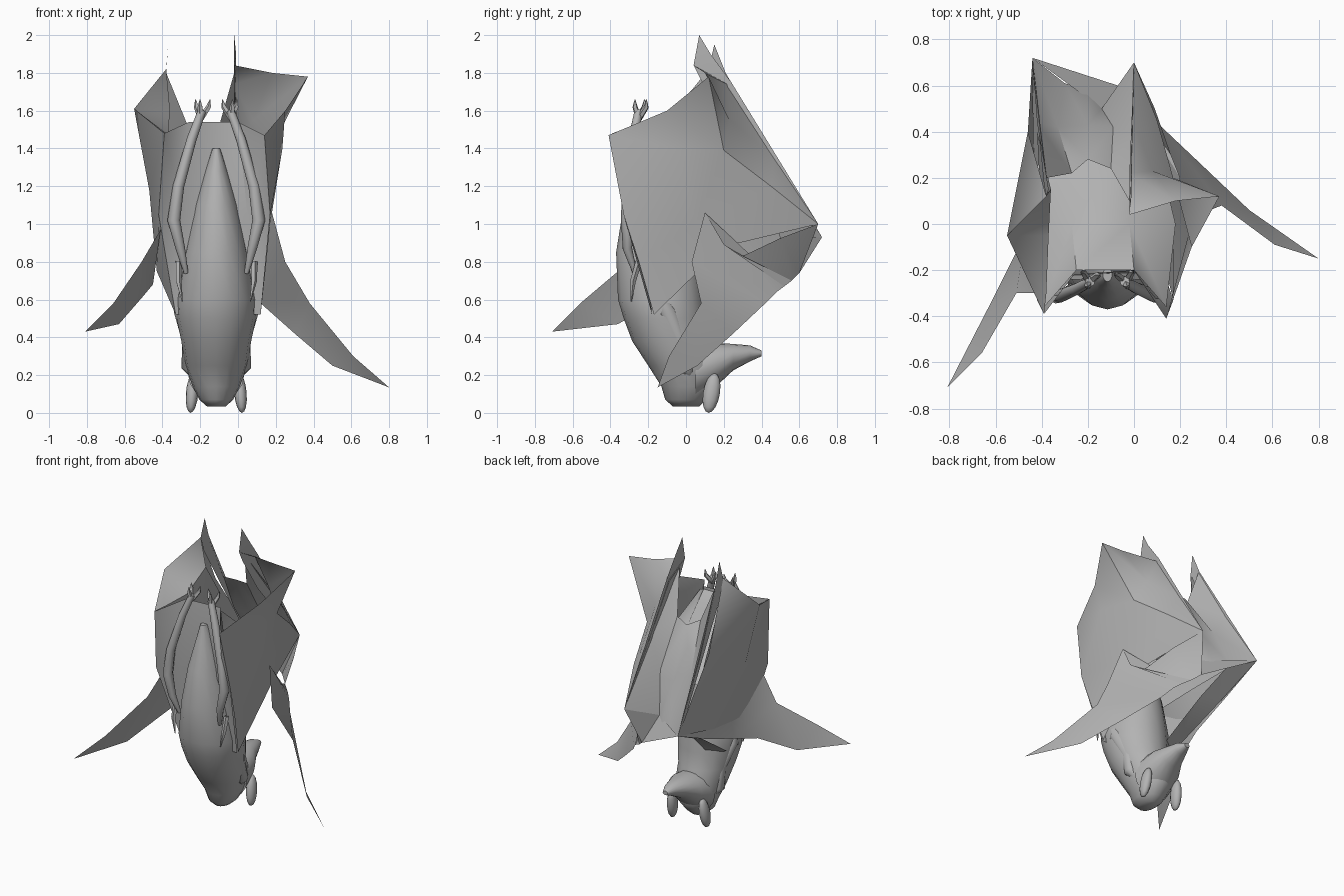
import bpy, bmesh, math
from mathutils import Vector

CX = -0.115  # middle plane of the body

grey = bpy.data.materials.new("fur_grey")
grey.diffuse_color = (0.45, 0.45, 0.45, 1)


def finish(name, bm, angle=50):
    me = bpy.data.meshes.new(name)
    bm.to_mesh(me)
    bm.free()
    me.materials.append(grey)
    ob = bpy.data.objects.new(name, me)
    bpy.context.collection.objects.link(ob)
    bpy.context.view_layer.objects.active = ob
    ob.select_set(True)
    bpy.ops.object.shade_smooth_by_angle(angle=math.radians(angle))
    ob.select_set(False)
    return ob


def sheet(name, rows, flip=False):
    """Thin membrane from rows of points of equal length."""
    bm = bmesh.new()
    grid = [[bm.verts.new(p) for p in r] for r in rows]
    for a, b in zip(grid, grid[1:]):
        for i in range(len(a) - 1):
            bm.faces.new((a[i], a[i + 1], b[i + 1], b[i]))
    bmesh.ops.remove_doubles(bm, verts=bm.verts, dist=0.0005)
    bmesh.ops.triangulate(bm, faces=bm.faces)
    if flip:
        bmesh.ops.reverse_faces(bm, faces=bm.faces)
    return finish(name, bm)


def loft(name, rings, n=16):
    """Skin over rings of (centre, half axis a, half axis b)."""
    bm = bmesh.new()
    loops = []
    for c, a, b in rings:
        c, a, b = Vector(c), Vector(a), Vector(b)
        loops.append([bm.verts.new(c + a * math.cos(t) + b * math.sin(t))
                      for t in (2 * math.pi * i / n for i in range(n))])
    for p, q in zip(loops, loops[1:]):
        for i in range(n):
            bm.faces.new((p[i], p[(i + 1) % n], q[(i + 1) % n], q[i]))
    bm.faces.new(loops[0][::-1])
    bm.faces.new(loops[-1])
    bmesh.ops.recalc_face_normals(bm, faces=bm.faces)
    return finish(name, bm)


def tube(name, pts, n=8):
    """Limb through (x, y, z, radius) points."""
    rings = []
    for i, p in enumerate(pts):
        d = Vector(pts[min(i + 1, len(pts) - 1)][:3]) - Vector(pts[max(i - 1, 0)][:3])
        a = d.cross(Vector((0, 1, 0.1))).normalized()
        b = d.cross(a).normalized()
        rings.append((p[:3], a * p[3], b * p[3]))
    return loft(name, rings, n)


# hanging body and skull: z, centre y, half width, half depth
body = [(1.4, -.22, .02, .03), (1.28, -.2, .06, .08), (1.1, -.18, .115, .15),
        (.85, -.15, .17, .22), (.6, -.13, .215, .23), (.5, -.11, .21, .22),
        (.38, -.08, .185, .205), (.25, -.01, .165, .19), (.14, .02, .125, .15),
        (.07, .0, .09, .11), (.035, .0, .05, .07)]
loft("body", [((CX, y, z), (rx, 0, 0), (0, ry, 0)) for z, y, rx, ry in body])

# snout points backwards
snout = [(.05, .21, .15, .15), (.17, .26, .13, .11), (.25, .295, .085, .07),
         (.34, .315, .05, .042), (.4, .315, .02, .015)]
loft("snout", [((CX, y, z), (rx, 0, 0), (0, 0, rz)) for y, z, rx, rz in snout])

for s, side in ((-1, "left"), (1, "right")):
    # ears
    bm = bmesh.new()
    bmesh.ops.create_uvsphere(bm, u_segments=12, v_segments=8, radius=1)
    for v in bm.verts:
        v.co = (CX + s * (.128 + .033 * v.co.x - .008 * v.co.z),
                .135 + .045 * v.co.y + .015 * v.co.z, .105 + .105 * v.co.z)
    finish(side + "_ear", bm)
    # shoulder
    tube(side + "_shoulder", [(CX + s * x, y, z, r) for x, y, z, r in (
        (.12, .02, .2, .02), (.14, 0, .24, .045), (.13, -.03, .38, .05),
        (.175, -.1, .54, .05), (.18, -.15, .66, .02))])
    # legs with gripping claws
    tube(side + "_leg", [(CX + s * x, y, z, r) for x, y, z, r in (
        (.16, -.27, .74, .012), (.19, -.31, .87, .025), (.225, -.31, 1.02, .034),
        (.2, -.31, 1.2, .03), (.13, -.28, 1.45, .026), (.075, -.25, 1.6, .022))])
    for i, (dx, dy) in enumerate(((-.04, .03), (.005, -.02), (.025, .04))):
        tube(f"{side}_claw_{i}", [(CX + s * .08, -.25, 1.56, .018),
                                  (CX + s * (.08 + dx), -.25 + dy, 1.62, .014),
                                  (CX + s * (.08 + dx * 1.2), -.25 + dy, 1.66, .002)], 5)
    # thumb spike
    tube(side + "_thumb", [(CX + s * x, y, z, r) for x, y, z, r in (
        (.2, -.25, .8, .018), (.2, -.28, .7, .016), (.18, -.29, .59, .003))], 5)

R = (0, .7, 1)         # right wrist
L = (-.44, .72, .93)   # left wrist
P = (-.14, .5, .92)    # fold between the wrists
Q = (-.07, .6, .74)    # lower end of the right finger bone

# membrane behind the legs
sheet("belly_membrane", [
    [(-.39, -.39, 1.48), (-.26, -.22, 1.54), (0, -.2, 1.54), (.14, -.41, 1.47)],
    [(-.42, -.33, 1.05), (-.28, -.24, 1.05), (.05, -.24, 1.05), (.17, -.33, 1.05)],
    [(-.33, -.18, .52), (-.25, -.18, .52), (.02, -.18, .52), (.12, -.18, .52)]], True)
# trough of membrane between the wings
sheet("back_membrane", [
    [(-.38, .2, 1.8), (-.27, .22, 1.53), (-.2, .28, 1.5), (-.1, .24, 1.52), (-.02, .1, 1.8)],
    [(-.42, .44, 1.39), (-.33, .42, 1.22), (-.2, .43, 1.18), (-.09, .42, 1.2), (0, .4, 1.42)],
    [L, (-.3, .61, .9), (-.2, .58, .86), P, R]])
sheet("shoulder_membrane", [
    [(-.39, -.36, 1.42), (-.25, -.2, 1.52), (0, -.2, 1.52), (.14, -.36, 1.42)],
    [(-.44, 0, 1.2), (-.27, 0, 1.36), (-.02, 0, 1.36), (.18, 0, 1.2)],
    [(-.43, .25, 1.08), (-.27, .3, 1.1), (-.05, .3, 1.1), (.12, .25, 1.08)]])
sheet("wrist_fold", [[R, P, L], [Q, Q, Q]], True)

# right wing: outer panel, inner panel, top point
sheet("right_wing_outer", [
    [(.14, -.41, 1.47), (.25, -.1, 1.6), (.37, .12, 1.78)],
    [(.17, -.33, 1.05), (.235, -.05, 1.4), (.17, .2, 1.39)],
    [(.15, -.25, .8), (.17, .05, 1.0), (.1, .45, 1.2)],
    [(.12, -.17, .52), (.13, .2, .88), R]])
sheet("right_wing_inner", [
    [(.37, .12, 1.78), (.18, .1, 1.8), (-.02, .04, 1.84)],
    [(.17, .2, 1.39), (.08, .23, 1.55), (-.02, .22, 1.74)],
    [(.1, .45, 1.2), (.05, .46, 1.28), (-.01, .46, 1.36)],
    [R, R, R]], True)
sheet("right_wing_point", [
    [(-.02, .04, 1.84), (-.02, .07, 2)],
    [(-.02, .08, 1.76), (-.01, .13, 1.9)],
    [(-.02, .25, 1.5), (-.01, .24, 1.75)],
    [(0, .68, .98), R]])
# right wing tip: trailing edge to finger bone
sheet("right_wing_tip", [
    [(.8, -.15, .135), (.8, -.15, .135)],
    [(.61, -.09, .3), (.5, .06, .25)],
    [(.38, .08, .58), (.3, .25, .42)],
    [(.25, .03, .8), (.12, .42, .58)],
    [(.18, .1, 1.06), (.07, .48, .64)],
    [(.2, .2, .89), (.03, .52, .67)],
    [(.16, .3, .83), (-.02, .56, .7)],
    [(.09, .5, .925), Q],
    [R, Q]], True)

# left wing: outer panel, inner panel, top point
sheet("left_wing_outer", [
    [(-.39, -.39, 1.48), (-.55, -.05, 1.61), (-.38, .12, 1.82)],
    [(-.42, -.33, 1.05), (-.47, 0, 1.18), (-.46, .4, 1.4)],
    [(-.33, -.18, .52), (-.43, .02, .75), L]], True)
sheet("left_wing_inner", [
    [(-.39, -.39, 1.48), (-.55, -.05, 1.61), (-.38, .12, 1.82)],
    [(-.38, -.3, 1.48), (-.37, -.05, 1.48), (-.36, .15, 1.6)],
    [(-.4, .0, 1.2), (-.41, .2, 1.2), (-.42, .4, 1.3)]])
sheet("left_wing_point", [
    [(-.38, .12, 1.82), (-.37, .15, 1.95)],
    [(-.39, .17, 1.7), (-.38, .21, 1.8)],
    [(-.44, .68, .95), L]], True)
sheet("left_wing_tip", [
    [(-.81, -.71, .43), (-.81, -.71, .43)],
    [(-.66, -.56, .58), (-.63, -.36, .47)],
    [(-.51, -.3, .8), (-.5, -.1, .62)],
    [(-.41, -.3, .97), (-.45, .1, .68)],
    [(-.41, .1, .98), (-.44, .4, .79)],
    [(-.4, .5, .97), L]])
# inner fold from the left wrist to the shoulder
sheet("left_inner_fold", [
    [L, (-.3, .61, .9)],
    [(-.42, .4, .78), (-.27, .35, .76)],
    [(-.33, 0, .52), (-.2, .05, .5)]])
